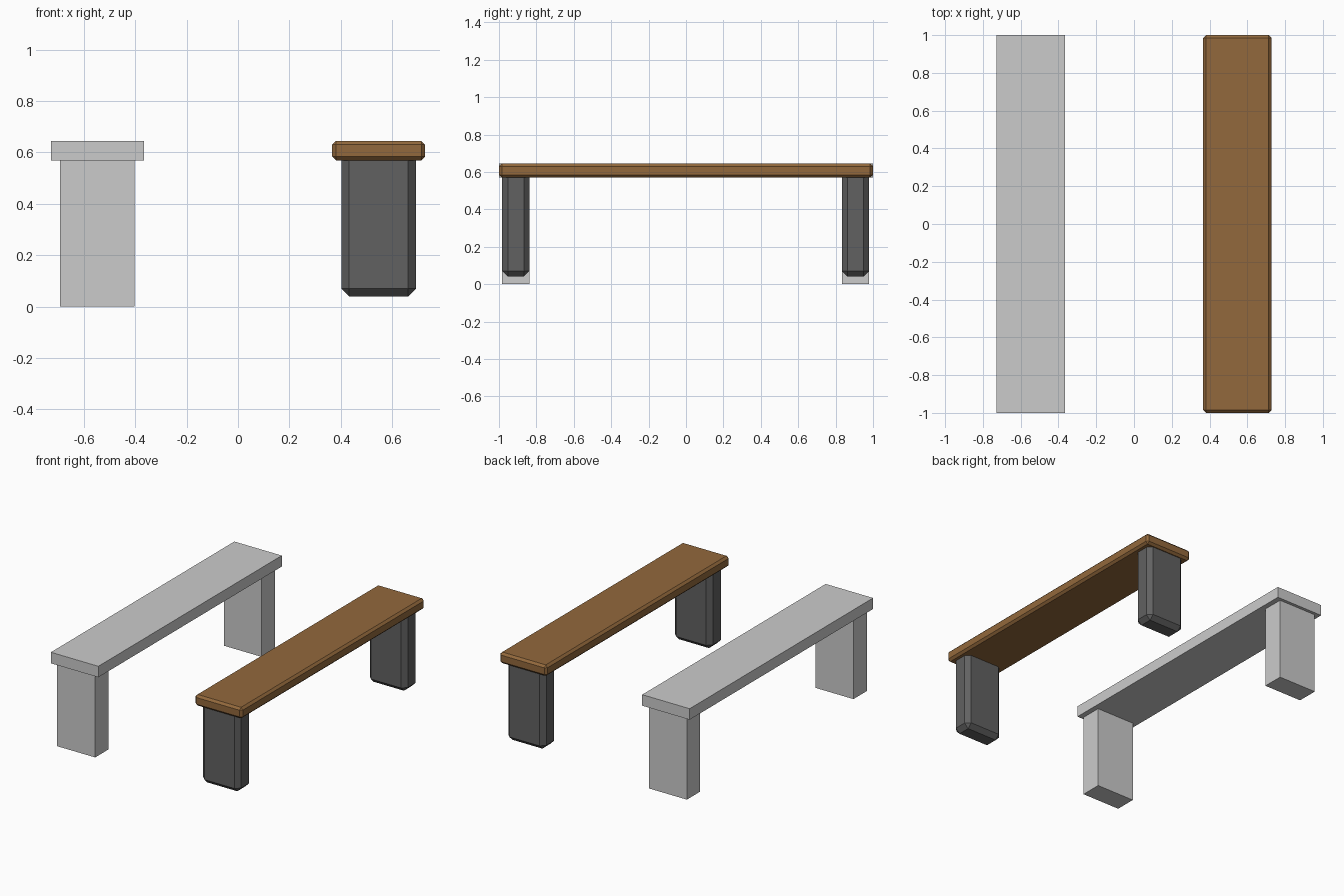
import bpy
import bmesh

if "Cube" in bpy.data.objects:
    bpy.data.objects.remove(bpy.data.objects["Cube"])


def material(name, rgb):
    mat = bpy.data.materials.new(name)
    mat.diffuse_color = (*rgb, 1.0)
    mat.use_nodes = True
    mat.node_tree.nodes["Principled BSDF"].inputs["Base Color"].default_value = mat.diffuse_color
    return mat


def box(name, low, high, chamfer=0.0, mat=None):
    """Box between two corners, with optional flat chamfered edges."""
    bm = bmesh.new()
    bmesh.ops.create_cube(bm, size=1.0)
    for v in bm.verts:
        for i in range(3):
            v.co[i] = (v.co[i] + 0.5) * (high[i] - low[i])
    if chamfer:
        bmesh.ops.bevel(bm, geom=bm.edges[:], offset=chamfer, segments=1,
                        profile=0.5, affect='EDGES')
    mesh = bpy.data.meshes.new(name)
    bm.to_mesh(mesh)
    bm.free()
    obj = bpy.data.objects.new(name, mesh)
    obj.location = low
    bpy.context.collection.objects.link(obj)
    if mat:
        mesh.materials.append(mat)


def bench(prefix, x, lift, seat_chamfer, leg_chamfer, seat_mat=None, leg_mat=None):
    # Long seat plank
    box(prefix + "_seat", (x - 0.181, -1.0, 0.569), (x + 0.181, 1.0, 0.645),
        seat_chamfer, seat_mat)
    # Block leg at each end; raised legs run up into the seat
    for side, y in (("front", -0.91), ("back", 0.906)):
        box(f"{prefix}_{side}_leg", (x - 0.145, y - 0.073, lift),
            (x + 0.145, y + 0.073, lift + 0.569), leg_chamfer, leg_mat)


wood = material("wood", (0.29, 0.14, 0.045))
stone = material("dark_stone", (0.12, 0.12, 0.12))

# Plain grey bench on the left, chamfered wooden bench on the right
bench("plain_bench", -0.547, 0.0, 0.0, 0.0)
bench("wooden_bench", 0.547, 0.04, 0.015, 0.03, wood, stone)
